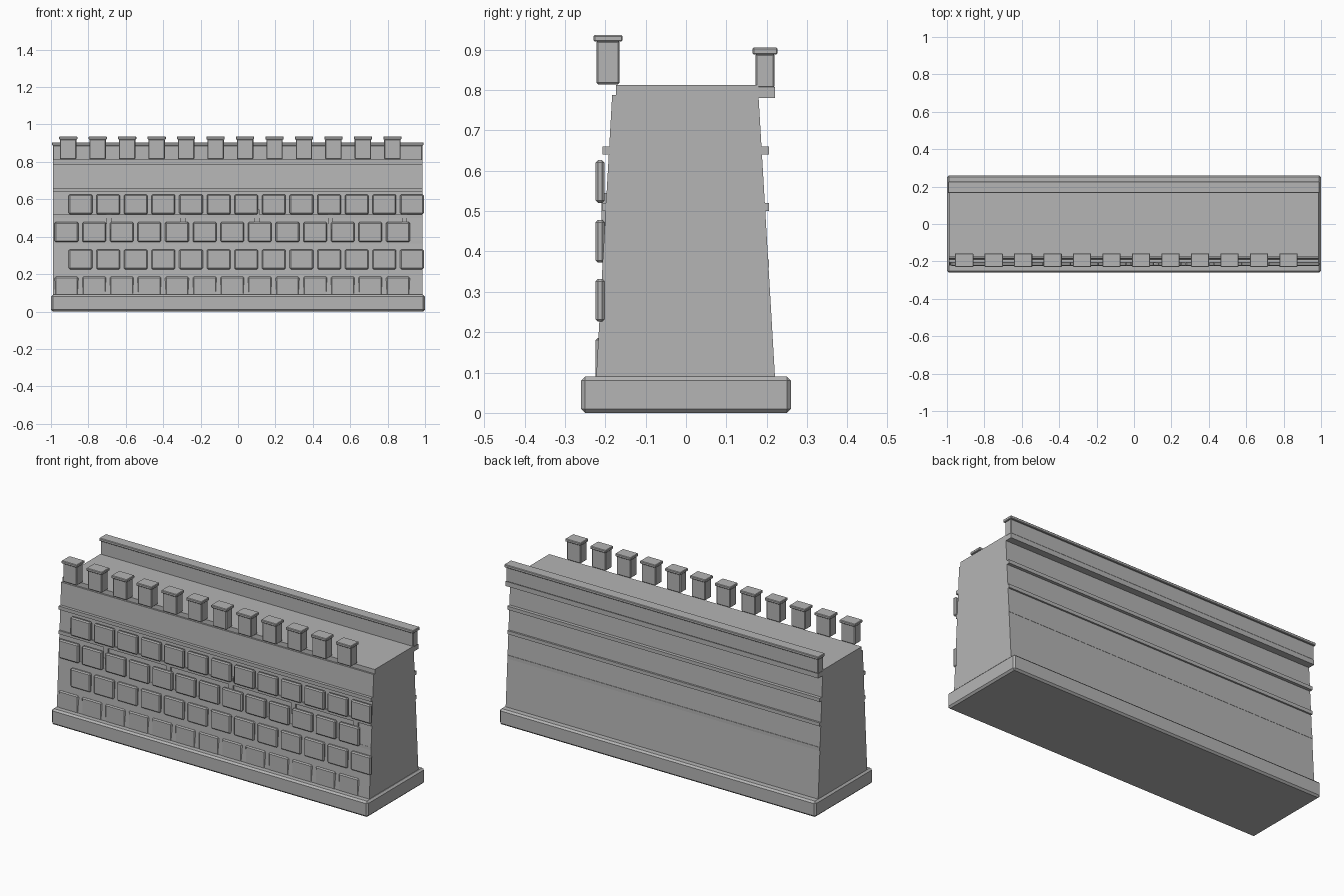
import bpy, bmesh

if "Cube" in bpy.data.objects:
    bpy.data.objects.remove(bpy.data.objects["Cube"])

stone = bpy.data.materials.new("grey stone")
stone.diffuse_color = (0.46, 0.46, 0.46, 1)
stone.use_nodes = True
stone.node_tree.nodes["Principled BSDF"].inputs["Base Color"].default_value = stone.diffuse_color


def finish(name, bm, bevel=0.0):
    """Turn a bmesh into a stone object, with an optional chamfer."""
    bmesh.ops.recalc_face_normals(bm, faces=bm.faces)
    mesh = bpy.data.meshes.new(name)
    bm.to_mesh(mesh)
    bm.free()
    mesh.materials.append(stone)
    obj = bpy.data.objects.new(name, mesh)
    bpy.context.collection.objects.link(obj)
    if bevel:
        mod = obj.modifiers.new("chamfer", "BEVEL")
        mod.width = bevel
        mod.segments = 1
    return obj


def box(name, x, y, z, bevel=0.0):
    """Box from (min, max) pairs."""
    bm = bmesh.new()
    bmesh.ops.create_cube(bm, size=1)
    for v in bm.verts:
        v.co = [(a + b) / 2 + c * (b - a) for (a, b), c in zip((x, y, z), v.co)]
    return finish(name, bm, bevel)


X = (-0.99, 0.986)

# Plinth
box("plinth", (-1, 1), (-0.26, 0.26), (0, 0.09), 0.01)

# Tapered wall body, extruded along x from its cross-section
profile = [(-0.223, 0.08), (-0.183, 0.787), (-0.173, 0.787), (-0.173, 0.812),
           (0.18, 0.812), (0.18, 0.78), (0.221, 0.08)]
bm = bmesh.new()
face = bm.faces.new([bm.verts.new((X[0], y, z)) for y, z in profile])
ext = bmesh.ops.extrude_face_region(bm, geom=[face])
moved = [g for g in ext["geom"] if isinstance(g, bmesh.types.BMVert)]
bmesh.ops.translate(bm, verts=moved, vec=(X[1] - X[0], 0, 0))
finish("wall_body", bm)

# Horizontal string courses on both faces
for z in (0.23, 0.37, 0.51, 0.65):
    box("front_course", X, (-0.207, -0.188), (z - 0.01, z + 0.01))
    box("back_course", X, (0.187, 0.206), (z - 0.01, z + 0.01))

# Raised bricks, alternate rows offset
for row, z in enumerate((0.08, 0.226, 0.372, 0.52)):
    start = -0.917 if row % 2 == 0 else -0.842
    for i in range(13):
        x = start + i * 0.1477
        box("brick", (x - 0.063, x + 0.063), (-0.224, -0.202), (z, z + 0.106), 0.006)

# Short upright joints between the upper brick rows
for i in range(5):
    x = -0.69 + i * 0.395
    box("upright_joint", (x - 0.014, x + 0.014), (-0.209, -0.19), (0.44, 0.545))

# Battlements with caps
for i in range(12):
    x = -0.908 + i * 0.1576
    box("merlon", (x - 0.044, x + 0.044), (-0.222, -0.165), (0.814, 0.922), 0.004)
    box("merlon_cap", (x - 0.049, x + 0.049), (-0.229, -0.157), (0.92, 0.936), 0.003)

# Rear ledge, parapet and coping
box("rear_ledge", X, (0.175, 0.22), (0.78, 0.807))
box("rear_parapet", X, (0.172, 0.219), (0.805, 0.89), 0.004)
box("rear_coping", (-0.995, 0.992), (0.165, 0.227), (0.888, 0.905), 0.003)
